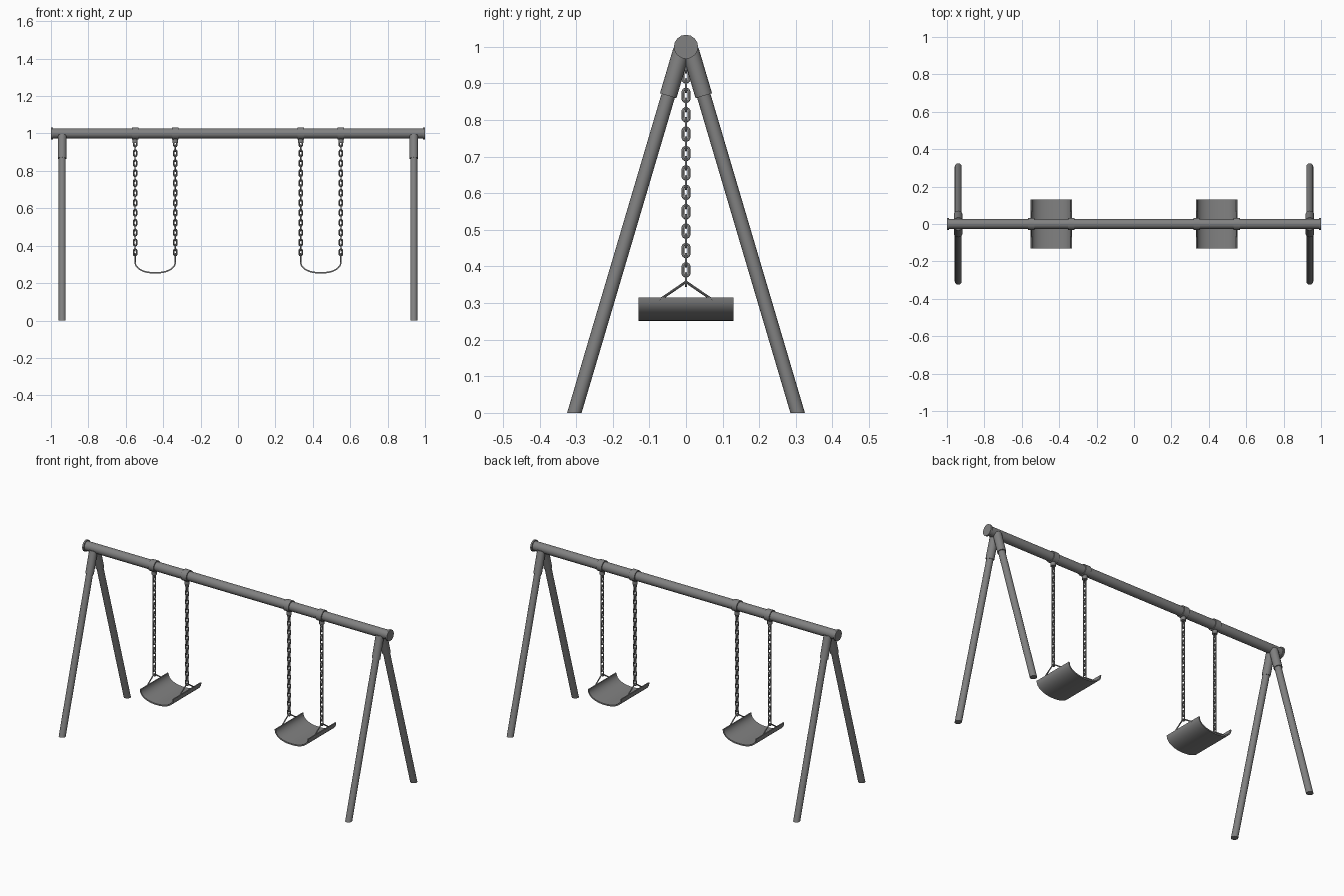
import bpy, bmesh, math
from mathutils import Vector, Matrix

cube = bpy.data.objects.get("Cube")
if cube:
    bpy.data.objects.remove(cube)

GREY = (0.22, 0.22, 0.22, 1)
steel = bpy.data.materials.new("grey_steel")
steel.use_nodes = True
steel.diffuse_color = GREY
steel.node_tree.nodes["Principled BSDF"].inputs["Base Color"].default_value = GREY


def finish(name, bm, angle=40):
    bmesh.ops.recalc_face_normals(bm, faces=bm.faces)
    mesh = bpy.data.meshes.new(name)
    bm.to_mesh(mesh)
    bm.free()
    mesh.materials.append(steel)
    ob = bpy.data.objects.new(name, mesh)
    bpy.context.collection.objects.link(ob)
    bpy.ops.object.select_all(action='DESELECT')
    ob.select_set(True)
    bpy.context.view_layer.objects.active = ob
    bpy.ops.object.shade_smooth_by_angle(angle=math.radians(angle))
    return ob


def rod(bm, a, b, radius, sides=16):
    """Closed cylinder between two points."""
    a, b = Vector(a), Vector(b)
    d = b - a
    turn = d.to_track_quat('Z', 'Y').to_matrix().to_4x4()
    bmesh.ops.create_cone(bm, cap_ends=True, segments=sides, radius1=radius, radius2=radius,
                          depth=d.length, matrix=Matrix.Translation((a + b) / 2) @ turn)


def link(bm, centre, along_x, half_w=0.0085, half_h=0.0175, wire=0.0037, steps=12, sides=6):
    """Stadium-shaped chain link swept with a round wire."""
    rings = []
    for i in range(steps):
        t = math.tau * (i + 0.5) / steps
        out = Vector((math.cos(t), 0, math.sin(t)))
        mid = out * half_w
        mid.z += math.copysign(half_h - half_w, out.z)
        ring = []
        for j in range(sides):
            s = math.tau * j / sides
            p = mid + out * wire * math.cos(s) + Vector((0, wire * math.sin(s), 0))
            if not along_x:
                p = Vector((-p.y, p.x, p.z))
            ring.append(bm.verts.new(p + centre))
        rings.append(ring)
    for i in range(steps):
        r, q = rings[i], rings[(i + 1) % steps]
        for j in range(sides):
            k = (j + 1) % sides
            bm.faces.new((r[j], r[k], q[k], q[j]))


# Top beam and end caps
bm = bmesh.new()
rod(bm, (-0.99, 0, 1), (0.99, 0, 1), 0.027)
finish("top_beam", bm)
for side, sx in (("left", 1), ("right", -1)):
    bm = bmesh.new()
    rod(bm, (sx * 0.99, 0, 1), (sx, 0, 1), 0.033)
    finish(side + "_end_cap", bm)

    # Splayed legs, cut flat at the ground, with sleeves under the beam
    for end, sy in (("front", -1), ("back", 1)):
        top = Vector((sx * 0.94, sy * 0.012, 0.99))
        foot = Vector((sx * 0.94, sy * 0.305, 0))
        d = foot - top
        bm = bmesh.new()
        rod(bm, top, foot + d * 0.03, 0.019)
        cut = bmesh.ops.bisect_plane(bm, geom=bm.verts[:] + bm.edges[:] + bm.faces[:],
                                     plane_co=(0, 0, 0), plane_no=(0, 0, -1), clear_outer=True)
        bmesh.ops.holes_fill(bm, edges=[e for e in bm.edges if e.is_boundary])
        finish(f"{side}_{end}_leg", bm)
        bm = bmesh.new()
        rod(bm, top, top + d * 0.125, 0.0235)
        finish(f"{side}_{end}_leg_sleeve", bm)

    # Swing: clamps, hangers, chains and brackets at both seat edges
    for edge, x in (("inner", 0.335), ("outer", 0.55)):
        cx = sx * x
        bm = bmesh.new()
        rod(bm, (cx - 0.018, 0, 1), (cx + 0.018, 0, 1), 0.033)
        rod(bm, (cx, 0, 0.975), (cx, 0, 0.948), 0.014, 12)
        finish(f"{side}_{edge}_clamp", bm)

        bm = bmesh.new()
        for i in range(23):
            link(bm, Vector((cx, 0, 0.947 - i * 0.0265)), i % 2 == 0)
        finish(f"{side}_{edge}_chain", bm, 80)

        bm = bmesh.new()
        for sy in (-1, 1):
            rod(bm, (cx, 0, 0.358), (cx, sy * 0.073, 0.308), 0.0035, 8)
        finish(f"{side}_{edge}_seat_bracket", bm)

    # Curved sling seat: half-oval strip with thickness
    bm = bmesh.new()
    n = 24
    rows = []
    for i in range(n + 1):
        t = math.pi * i / n
        c, s = math.cos(t), math.sin(t)
        px = sx * 0.4425 + 0.111 * math.copysign(abs(c) ** 0.9, c)
        pz = 0.315 - 0.064 * s ** 0.9
        qx = sx * 0.4425 + 0.104 * math.copysign(abs(c) ** 0.9, c)
        qz = 0.315 - 0.056 * s ** 0.9
        rows.append([bm.verts.new(p) for p in
                     ((px, -0.13, pz), (px, 0.13, pz), (qx, 0.13, qz), (qx, -0.13, qz))])
    for r, q in zip(rows, rows[1:]):
        for j in range(4):
            k = (j + 1) % 4
            bm.faces.new((r[j], r[k], q[k], q[j]))
    bm.faces.new(rows[0])
    bm.faces.new(rows[-1])
    finish(side + "_seat", bm)
